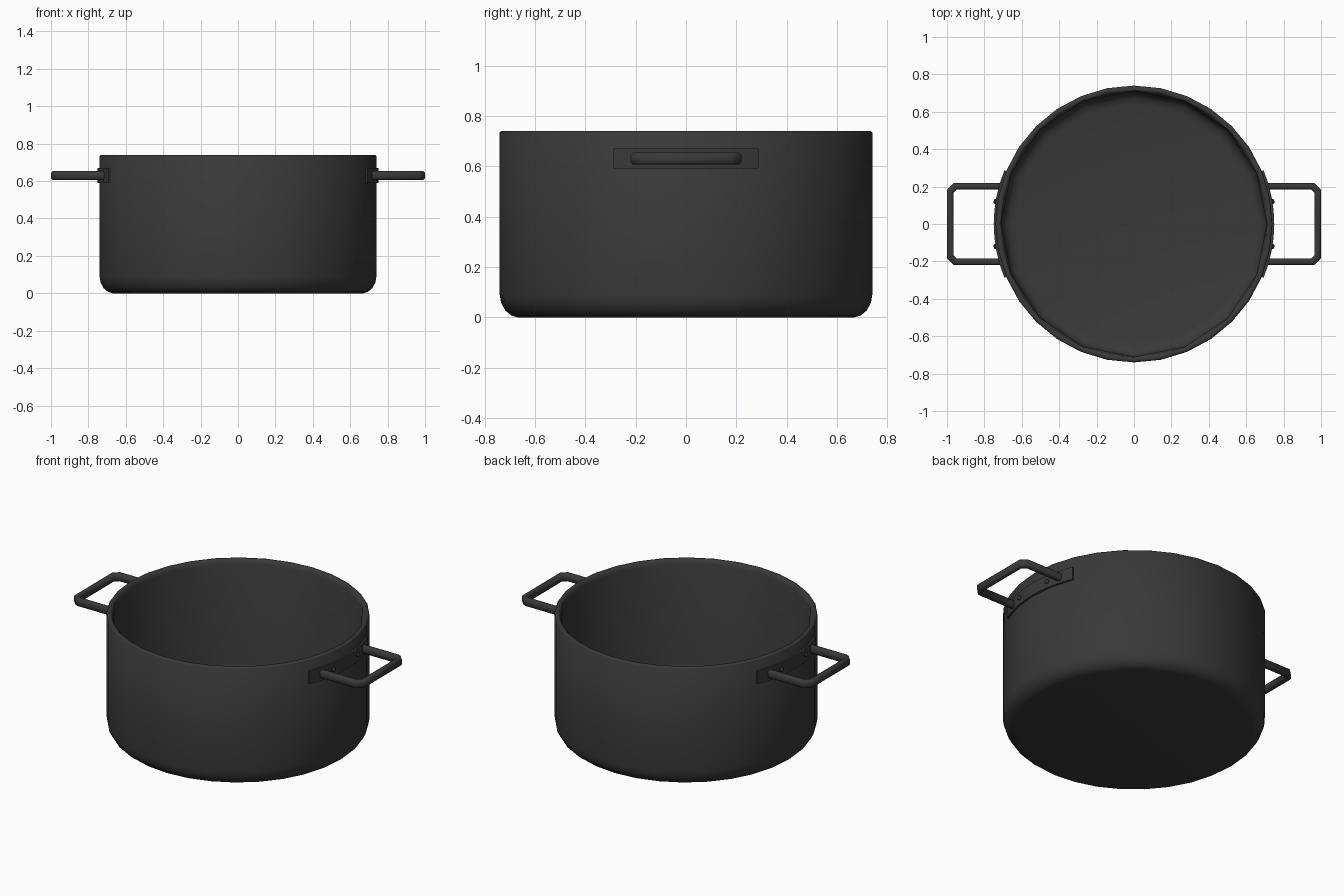
import bpy, bmesh, math

if "Cube" in bpy.data.objects:
    bpy.data.objects.remove(bpy.data.objects["Cube"])

metal = bpy.data.materials.new("charcoal_metal")
metal.diffuse_color = (0.041, 0.041, 0.041, 1)
metal.use_nodes = True
metal.node_tree.nodes["Principled BSDF"].inputs["Base Color"].default_value = metal.diffuse_color


def finish(name, rings, closed_loop=True, angle=35):
    """Skin a list of rings into a capped, smooth-shaded object."""
    bm = bmesh.new()
    vr = [[bm.verts.new(p) for p in ring] for ring in rings]
    n = len(vr[0])
    for a, b in zip(vr, vr[1:]):
        for i in range(n):
            j = (i + 1) % n
            bm.faces.new((a[i], a[j], b[j], b[i]))
    bm.faces.new(vr[0])
    bm.faces.new(vr[-1])
    bmesh.ops.recalc_face_normals(bm, faces=bm.faces)
    me = bpy.data.meshes.new(name)
    bm.to_mesh(me)
    bm.free()
    ob = bpy.data.objects.new(name, me)
    bpy.context.collection.objects.link(ob)
    me.materials.append(metal)
    bpy.ops.object.select_all(action='DESELECT')
    ob.select_set(True)
    bpy.context.view_layer.objects.active = ob
    bpy.ops.object.shade_smooth_by_angle(angle=math.radians(angle))
    return ob


def pot_ring(r, z, coarse):
    """32 points; coarse rings lie on a 16-sided outline."""
    pts = []
    for i in range(32):
        a = math.tau * i / 32
        k = r * math.cos(math.pi / 16) if coarse and i % 2 else r
        pts.append((k * math.cos(a), k * math.sin(a), z))
    return pts


# pot: 32-sided outside, rounded foot and rim, 16-sided inside
outer = [(0.67, 0), (0.695, 0.008), (0.718, 0.027), (0.735, 0.058), (0.74, 0.09),
         (0.74, 0.733), (0.734, 0.74), (0.718, 0.74), (0.712, 0.735)]
inner = [(0.71, 0.715), (0.71, 0.10), (0.70, 0.065), (0.68, 0.045), (0.645, 0.035)]
finish("pot_body", [pot_ring(r, z, False) for r, z in outer]
       + [pot_ring(r, z, True) for r, z in inner], angle=50)

# handle cross-section: (sideways, up) chamfered bar
W, H, C = 0.0175, 0.024, 0.009
SECTION = [(W, H - C), (W - C, H), (C - W, H), (-W, H - C),
           (-W, C - H), (C - W, -H), (W - C, -H), (W, C - H)]
ZC = 0.63
PATH = [(0.70, -0.2025), (0.9545, -0.2025), (0.9825, -0.1745),
        (0.9825, 0.1745), (0.9545, 0.2025), (0.70, 0.2025)]


def sweep(path, s):
    rings = []
    for i, (x, y) in enumerate(path):
        dirs = []
        for k in (i - 1, i):
            if 0 <= k < len(path) - 1:
                dx, dy = path[k + 1][0] - x if k == i else x - path[k][0], \
                         path[k + 1][1] - y if k == i else y - path[k][1]
                length = math.hypot(dx, dy)
                dirs.append((dy / length, -dx / length))
        nx = sum(d[0] for d in dirs) / len(dirs)
        ny = sum(d[1] for d in dirs) / len(dirs)
        m = nx * nx + ny * ny  # mitre correction
        rings.append([(s * (x + nx / m * u), y + ny / m * u, ZC + v) for u, v in SECTION])
    return rings


for s, side in ((1, "right"), (-1, "left")):
    # square loop handle
    finish(side + "_handle", sweep(PATH, s), angle=50)

    # curved mounting plate hugging the wall
    plate = []
    for i in range(-4, 5):
        a = math.radians(22.5 * i / 4)
        c, d = s * math.cos(a), math.sin(a)
        plate.append([(r * c, r * d, z) for r, z in
                      ((0.722, 0.59), (0.75, 0.59), (0.75, 0.67), (0.722, 0.67))])
    finish(side + "_mounting_plate", plate)

    # domed rivets
    for k, y in enumerate((-0.12, 0.12)):
        a = math.asin(y / 0.75)
        rings = []
        for r, out in ((0.014, 0.735), (0.014, 0.753), (0.010, 0.758), (0.004, 0.760)):
            ring = []
            for i in range(10):
                t = math.tau * i / 10
                u = r * math.cos(t)
                ring.append((s * (out * math.cos(a) - u * math.sin(a)),
                             out * math.sin(a) + u * math.cos(a), ZC + r * math.sin(t)))
            rings.append(ring)
        finish(f"{side}_rivet_{k + 1}", rings)
